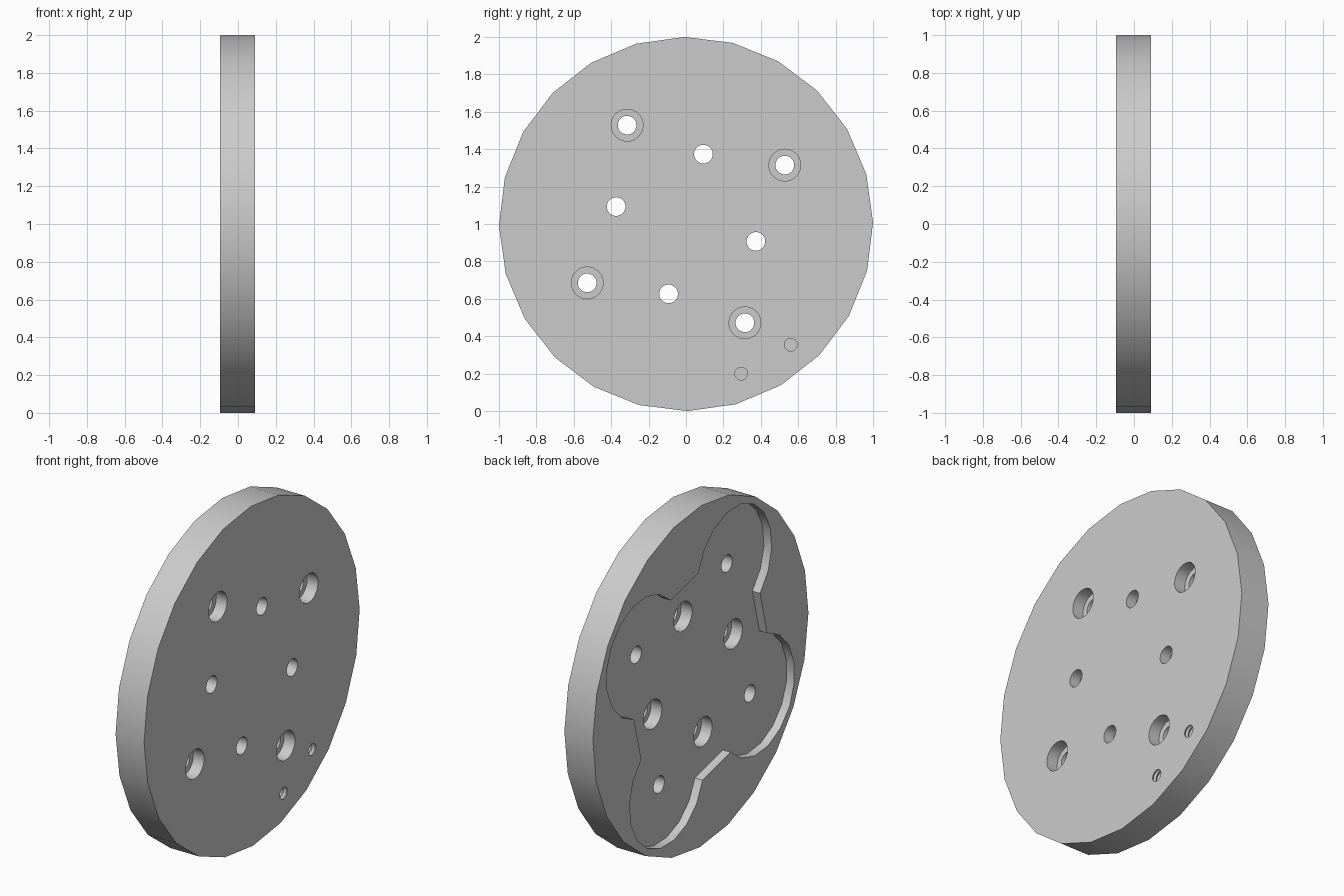
import bpy, bmesh
from math import sin, cos, pi, radians
from mathutils import Vector

cube = bpy.data.objects.get("Cube")
if cube:
    bpy.data.objects.remove(cube)

BACK, FRONT = -0.095, 0.09      # the two faces of the disc along x
POCKET = BACK + 0.05            # floor of the clover pocket
CENTRE = Vector((0, 1))         # disc centre as (y, z)

grey = bpy.data.materials.new("machined grey")
grey.use_nodes = True
grey.diffuse_color = (0.6, 0.6, 0.6, 1)
grey.node_tree.nodes["Principled BSDF"].inputs["Base Color"].default_value = (0.6, 0.6, 0.6, 1)


def polar(radius, angle, centre=CENTRE):
    return centre + radius * Vector((cos(angle), sin(angle)))


def circle(radius, sides, centre, turn=0.0):
    return [polar(radius, turn + 2 * pi * i / sides, centre) for i in range(sides)]


def loft(name, sections):
    """Closed solid through (x, outline) sections, all with the same point count."""
    bm = bmesh.new()
    rings = [[bm.verts.new((x, p.x, p.y)) for p in outline] for x, outline in sections]
    for a, b in zip(rings, rings[1:]):
        for i in range(len(a)):
            j = (i + 1) % len(a)
            bm.faces.new((a[i], a[j], b[j], b[i]))
    bm.faces.new(rings[0])
    bm.faces.new(rings[-1])
    bmesh.ops.recalc_face_normals(bm, faces=bm.faces)
    mesh = bpy.data.meshes.new(name)
    bm.to_mesh(mesh)
    bm.free()
    mesh.materials.append(grey)
    obj = bpy.data.objects.new(name, mesh)
    bpy.context.collection.objects.link(obj)
    return obj


def bore(name, centre, profile):
    return loft(name, [(x, circle(r, 32, centre)) for x, r in profile])


# Disc
disc = loft("mounting_disc", [(x, circle(1.0, 24, CENTRE, radians(0.5))) for x in (BACK, FRONT)])
cutters = []

# Four-lobed pocket in the back face
outline = []
for k in range(4):
    heading = radians(30.8 + 90 * k)
    lobe = polar(0.615, heading)
    outline += [polar(0.345, heading + radians(106) * (i / 5 - 1), lobe) for i in range(11)]
cutters.append(loft("clover_pocket", [(BACK - 0.1, outline), (POCKET, outline)]))

# Outer bolt holes, counterbored from the front; inner ones from the pocket
HOLE, BORE, DEPTH = 0.05, 0.085, 0.07
for k in range(4):
    cutters.append(bore("outer_bolt_hole", polar(0.615, radians(30.8 + 90 * k)),
                        [(BACK - 0.2, HOLE), (FRONT - DEPTH, HOLE),
                         (FRONT - DEPTH, BORE), (FRONT + 0.1, BORE)]))
    cutters.append(bore("inner_bolt_hole", polar(0.385, radians(-14 + 90 * k)),
                        [(BACK - 0.2, BORE), (POCKET + DEPTH, BORE),
                         (POCKET + DEPTH, HOLE), (FRONT + 0.1, HOLE)]))

# Two blind threaded holes near the rim
for y, z in ((0.295, 0.2), (0.56, 0.355)):
    thread = [(FRONT - 0.12 + 0.012 * i, 0.041 if i % 2 else 0.034) for i in range(11)]
    cutters.append(bore("threaded_hole", Vector((y, z)), thread + [(FRONT + 0.05, 0.041)]))

# Cut everything out of the disc, then drop the cutters
bpy.context.view_layer.objects.active = disc
for cutter in cutters:
    mod = disc.modifiers.new("cut", 'BOOLEAN')
    mod.operation, mod.solver, mod.object = 'DIFFERENCE', 'EXACT', cutter
    bpy.ops.object.modifier_apply(modifier=mod.name)
    bpy.data.objects.remove(cutter)

bpy.ops.object.select_all(action='DESELECT')
disc.select_set(True)
bpy.ops.object.shade_smooth_by_angle(angle=radians(30))
